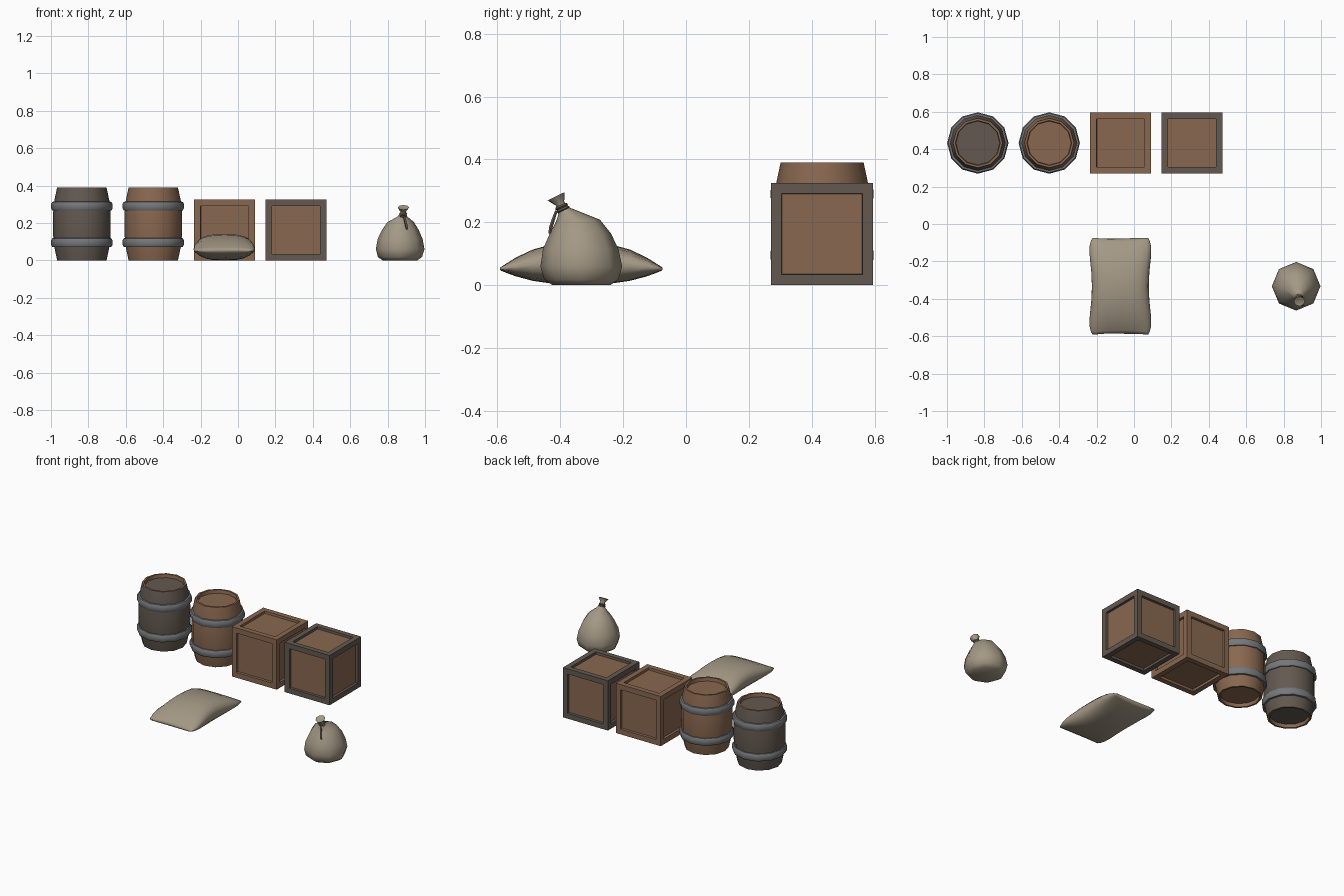
import bpy, bmesh, math
from mathutils import Vector

if "Cube" in bpy.data.objects:
    bpy.data.objects.remove(bpy.data.objects["Cube"])


def material(name, rgb):
    m = bpy.data.materials.new(name)
    m.diffuse_color = (*rgb, 1)
    m.use_nodes = True
    m.node_tree.nodes["Principled BSDF"].inputs["Base Color"].default_value = m.diffuse_color
    return m


BROWN = material("brown_wood", (0.250, 0.138, 0.080))
DARK = material("dark_wood", (0.125, 0.100, 0.080))
STEEL = material("grey_iron", (0.180, 0.188, 0.198))
CLOTH = material("sack_cloth", (0.370, 0.315, 0.235))
CORD = material("cord", (0.130, 0.105, 0.080))


def finish(bm, name, mats, angle=None):
    bmesh.ops.recalc_face_normals(bm, faces=bm.faces)
    me = bpy.data.meshes.new(name)
    bm.to_mesh(me)
    bm.free()
    for m in mats:
        me.materials.append(m)
    ob = bpy.data.objects.new(name, me)
    bpy.context.collection.objects.link(ob)
    if angle:
        bpy.ops.object.select_all(action='DESELECT')
        ob.select_set(True)
        bpy.context.view_layer.objects.active = ob
        bpy.ops.object.shade_smooth_by_angle(angle=math.radians(angle))
    return ob


def loft(rings, closed=False, mat_of=lambda i: 0):
    """Skin a list of point rings; cap the ends or join last to first."""
    bm = bmesh.new()
    vs = [[bm.verts.new(p) for p in r] for r in rings]
    n = len(vs[0])
    last = len(vs) if closed else len(vs) - 1
    for i in range(last):
        a, b = vs[i], vs[(i + 1) % len(vs)]
        for k in range(n):
            f = bm.faces.new((a[k], a[(k + 1) % n], b[(k + 1) % n], b[k]))
            f.material_index = mat_of(i)
    if not closed:
        bm.faces.new(vs[0][::-1])
        bm.faces.new(vs[-1])
    return bm


def circle(c, r, n, tilt=0.0):
    """Ring of n points, leaning towards the front by tilt."""
    out = []
    for k in range(n):
        a = 2 * math.pi * k / n
        out.append(Vector(c) + r * Vector((math.cos(a), math.sin(a) * math.cos(tilt),
                                           math.sin(a) * math.sin(tilt))))
    return out


def barrel(name, x, y, wood, rim):
    # staves with recessed lids at both ends; the rims take the second colour
    prof = [(0.117, 0.022), (0.120, 0), (0.132, 0), (0.147, 0.07), (0.154, 0.14),
            (0.154, 0.25), (0.147, 0.32), (0.132, 0.39), (0.120, 0.39), (0.117, 0.368)]
    bm = loft([circle((x, y, z), r, 12) for r, z in prof],
              mat_of=lambda i: 1 if i in (0, 1, 7, 8) else 0)
    finish(bm, name + "_body", [wood, rim], 35)
    # iron hoops
    hoop = [(0.143, -0.025), (0.158, -0.023), (0.164, -0.012), (0.164, 0.012),
            (0.158, 0.023), (0.143, 0.025)]
    for label, zc in (("lower", 0.095), ("upper", 0.29)):
        bm = loft([circle((x, y, zc + z), r, 12) for r, z in hoop], closed=True)
        finish(bm, f"{name}_{label}_hoop", [STEEL], 50)


def crate(name, x, y, frame):
    # cube with a recessed panel on every side
    bm = bmesh.new()
    bmesh.ops.create_cube(bm, size=0.325)
    bmesh.ops.translate(bm, verts=bm.verts, vec=(x, y, 0.1625))
    panels = list(bm.faces)
    bmesh.ops.inset_individual(bm, faces=panels, thickness=0.048)
    bmesh.ops.inset_individual(bm, faces=panels, thickness=0.002, depth=-0.015)
    for f in bm.faces:
        f.material_index = 0
    for f in panels:
        f.material_index = 1
    finish(bm, name, [frame, BROWN])


barrel("dark_barrel", -0.835, 0.433, DARK, BROWN)
barrel("brown_barrel", -0.453, 0.433, BROWN, BROWN)
crate("brown_crate", -0.072, 0.433, BROWN)
crate("dark_crate", 0.31, 0.433, DARK)

# flat sack lying down: squared cross-sections thinning towards both ends
rings = []
for u in (-1, -0.94, -0.82, -0.6, -0.3, 0, 0.3, 0.6, 0.82, 0.94, 1):
    hh = 0.062 * (1 - abs(u) ** 2.2) + 0.008
    zc = 0.070 - 0.018 * u * u
    w = 0.152 + 0.014 * math.sin(math.pi * u * u * 0.85) - 0.010 * abs(u) ** 12
    ring = []
    for k in range(20):
        a = 2 * math.pi * k / 20
        c, s = math.cos(a), math.sin(a)
        px = math.copysign(abs(c) ** 0.72, c)
        pz = math.copysign(abs(s) ** 0.8, s)
        bow = 1 - 0.035 * (1 - px * px) * abs(u) ** 3
        ring.append((-0.073 + w * px, -0.333 + 0.259 * u * bow, zc + hh * pz))
    rings.append(ring)
finish(loft(rings), "flat_sack", [CLOTH], 80)

# tied sack: eight-sided body, pinched neck and flared mouth leaning forward
body = [((0.866, -0.333, 0.0), 0.092, 0), ((0.866, -0.333, 0.018), 0.118, 0),
        ((0.867, -0.333, 0.06), 0.130, 0), ((0.867, -0.335, 0.115), 0.120, 0),
        ((0.868, -0.336, 0.165), 0.097, 0), ((0.870, -0.344, 0.205), 0.070, 0.05),
        ((0.878, -0.375, 0.230), 0.032, 0.2), ((0.882, -0.392, 0.243), 0.016, 0.4),
        ((0.883, -0.401, 0.260), 0.015, 0.45), ((0.884, -0.410, 0.276), 0.026, 0.45),
        ((0.884, -0.413, 0.283), 0.030, 0.45), ((0.884, -0.412, 0.280), 0.022, 0.45)]
finish(loft([circle(c, r, 8, t) for c, r, t in body]), "tied_sack", [CLOTH], 70)

# cord wound round the neck, with one loose end hanging down the front
for i, (c, r) in enumerate([((0.882, -0.391, 0.241), 0.019), ((0.883, -0.396, 0.250), 0.018)]):
    sect = [(-0.004, 0), (0, -0.005), (0.004, 0), (0, 0.005)]
    up = Vector((0, -math.sin(0.4), math.cos(0.4)))
    bm = loft([circle(Vector(c) + up * dz, r + dr, 8, 0.4) for dr, dz in sect], closed=True)
    finish(bm, f"neck_cord_{i + 1}", [CORD], 60)
tail = [((0.887, -0.412, 0.238), 0.005), ((0.893, -0.420, 0.215), 0.006),
        ((0.900, -0.429, 0.187), 0.007), ((0.904, -0.434, 0.164), 0.005)]
finish(loft([circle(c, r, 6) for c, r in tail]), "cord_end", [CORD], 60)
